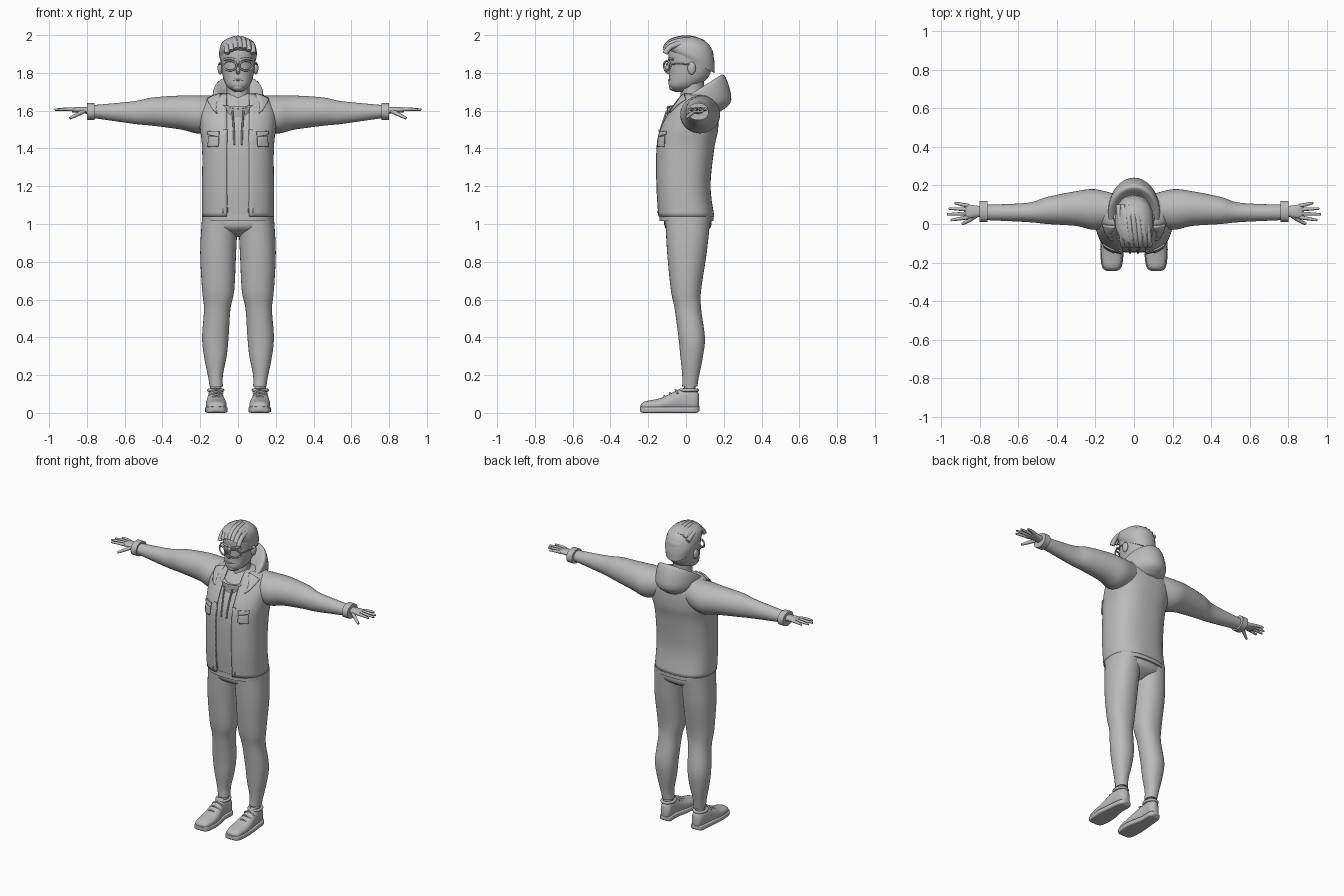
import bpy, bmesh, math
from mathutils import Vector

if "Cube" in bpy.data.objects:
    bpy.data.objects.remove(bpy.data.objects["Cube"])

grey = bpy.data.materials.new("plain grey")
grey.use_nodes = True
grey.diffuse_color = (.5, .5, .5, 1)
grey.node_tree.nodes["Principled BSDF"].inputs["Base Color"].default_value = grey.diffuse_color
SIDES = (("left", 1), ("right", -1))


def activate(ob):
    bpy.ops.object.select_all(action='DESELECT')
    ob.select_set(True)
    bpy.context.view_layer.objects.active = ob


def finish(name, bm):
    bmesh.ops.recalc_face_normals(bm, faces=bm.faces)
    mesh = bpy.data.meshes.new(name)
    bm.to_mesh(mesh)
    bm.free()
    ob = bpy.data.objects.new(name, mesh)
    bpy.context.collection.objects.link(ob)
    mesh.materials.append(grey)
    activate(ob)
    bpy.ops.object.shade_smooth_by_angle(angle=math.radians(50))
    return ob


def symmetric(rows):
    """Turn rows of (height, half width, front, back, tilt) into full sections."""
    return [(height, -half, half, *rest) for height, half, *rest in rows]


def refine(rows, steps):
    """Smooth spline through the section rows."""
    fine = []
    last = len(rows) - 1
    for i in range(last):
        group = (rows[max(i - 1, 0)], rows[i], rows[i + 1], rows[min(i + 2, last)])
        for k in range(steps):
            t = k / steps
            fine.append([b + t * (c - a + t * (2*a - 5*b + 4*c - d + t * (3*(b - c) + d - a))) / 2
                         for a, b, c, d in zip(*group)])
    return fine + [list(rows[last])]


def loft(name, rows, axis="z", power=2.2, sides=36, steps=5, mirror=1, gap=0):
    """Skin through superellipse sections, left open at the front if there is a gap."""
    bm = bmesh.new()
    rings = []
    for along, a_low, a_high, b_low, b_high, *tilt in refine(rows, steps):
        a_mid, a_rad = (a_low + a_high) / 2, (a_high - a_low) / 2
        b_mid, b_rad = (b_low + b_high) / 2, (b_high - b_low) / 2
        cut = math.asin((gap / a_rad) ** (power / 2)) if gap else 0
        ring = []
        for k in range(sides):
            turn = k / (sides - 1 if gap else sides)
            angle = cut - math.pi / 2 + turn * (math.tau - 2 * cut)
            c, s = math.cos(angle), math.sin(angle)
            a = a_mid + a_rad * math.copysign(abs(c) ** (2 / power), c)
            b = b_mid + b_rad * math.copysign(abs(s) ** (2 / power), s)
            h = along + (tilt[0] * (b - b_mid) if tilt else 0)
            x, y, z = {"z": (a, b, h), "x": (h, a, b), "y": (a, h, b)}[axis]
            ring.append(bm.verts.new((x * mirror, y, z)))
        rings.append(ring)
    for low, high in zip(rings, rings[1:]):
        for k in range(sides - 1 if gap else sides):
            j = (k + 1) % sides
            bm.faces.new((low[k], low[j], high[j], high[k]))
    if not gap:
        bm.faces.new(rings[0])
        bm.faces.new(rings[-1])
    return finish(name, bm)


def tube(name, points, radius, mirror=1, taper=None, closed=False):
    """Smooth round cord through control points."""
    curve = bpy.data.curves.new(name, 'CURVE')
    curve.dimensions = '3D'
    curve.bevel_depth, curve.bevel_resolution = radius, 2
    curve.use_fill_caps = True
    spline = curve.splines.new('NURBS')
    spline.points.add(len(points) - 1)
    for i, (x, y, z) in enumerate(points):
        spline.points[i].co = (x * mirror, y, z, 1)
        spline.points[i].radius = taper[i] if taper else 1
    spline.order_u, spline.resolution_u = 3, 5
    spline.use_endpoint_u, spline.use_cyclic_u = not closed, closed
    curve.materials.append(grey)
    ob = bpy.data.objects.new(name, curve)
    bpy.context.collection.objects.link(ob)
    activate(ob)
    bpy.ops.object.convert(target='MESH')
    bpy.ops.object.shade_smooth()


def ball(name, centre, size):
    bm = bmesh.new()
    bmesh.ops.create_uvsphere(bm, u_segments=20, v_segments=12, radius=1)
    bmesh.ops.scale(bm, vec=size, verts=bm.verts)
    bmesh.ops.translate(bm, vec=centre, verts=bm.verts)
    finish(name, bm)


def patch(name, corners, target, mirror, cells=8):
    """Thin cloth patch laid on the chest, following its slope."""
    p = [Vector((x * mirror, max(0, z - 1.5) * .7 - .14, z)) for x, z in corners]
    bm = bmesh.new()
    grid = [[bm.verts.new(p[0].lerp(p[1], i / cells).lerp(p[3].lerp(p[2], i / cells), j / cells))
             for i in range(cells + 1)] for j in range(cells + 1)]
    for low, high in zip(grid, grid[1:]):
        for i in range(cells):
            bm.faces.new((low[i], low[i + 1], high[i + 1], high[i]))
    ob = finish(name, bm)
    wrap = ob.modifiers.new("lay", 'SHRINKWRAP')
    wrap.target, wrap.wrap_mode, wrap.offset = target, 'ABOVE_SURFACE', .005
    thick = ob.modifiers.new("thick", 'SOLIDIFY')
    thick.thickness, thick.offset = .008, 0


# Torso: open jacket shell over a hooded top, with a hem band below
body = [(1.04, .19, -.15, .15), (1.2, .19, -.16, .13), (1.4, .19, -.16, .15), (1.5, .2, -.14, .17),
        (1.6, .2, -.09, .17), (1.67, .16, -.04, .15), (1.69, .1, -.02, .12)]
jacket = loft("jacket", symmetric(body), power=2.5, sides=64, gap=.06)
shell = jacket.modifiers.new("cloth", 'SOLIDIFY')
shell.thickness, shell.offset = .01, -1
inner = [(height, half - .014, front + .013, back - .014) for height, half, front, back in body]
loft("hooded_top", symmetric(inner), power=2.5, sides=48)
loft("hem_band", symmetric([(height, .188, -.14, .145) for height in (1.015, 1.05)]), power=2.5, sides=48)

# Hood lying on the shoulders
loft("hood", symmetric([(1.58, .1, -.1, .18, .1), (1.64, .13, -.1, .24, .1), (1.7, .13, -.1, .2, .6),
                        (1.68, .09, -.07, .15, .6), (1.62, .06, -.04, .1, .6)]), power=2, sides=48)
tube("neck", [(0, .03, 1.6), (0, .03, 1.7), (0, .04, 1.8)], .06)

# Head, face and hair
loft("head", symmetric([(1.7, .02, -.06, 0), (1.73, .06, -.09, .06), (1.78, .08, -.09, .12),
                        (1.85, .09, -.09, .14), (1.92, .09, -.09, .14), (1.97, .05, -.05, .08)]))
loft("hair_cap", symmetric([(1.86, .09, -.09, .15, -.5), (1.9, .1, -.1, .15, -.3), (1.95, .09, -.1, .13, -.1),
                            (1.98, .06, -.07, .08, 0), (1.99, .02, -.03, .04, 0)]))
for lock in range(-3, 4):
    arc = [math.pi * k / 6 for k in range(6)]
    tube(f"hair_lock_{lock + 4}", [(lock * .023 + .012 * math.cos(a), -.11 * math.cos(a),
                                    1.93 + .055 * math.sin(a) - .003 * lock * lock) for a in arc], .015)
tube("nose", [(0, -.085, 1.86), (0, -.1, 1.83), (0, -.11, 1.81), (0, -.08, 1.8)], .011)
tube("mouth", [(-.03, -.08, 1.765), (0, -.1, 1.76), (.03, -.08, 1.765)], .005)
ball("chin", (0, -.07, 1.725), (.03, .02, .02))
tube("glasses_bridge", [(-.012, -.1, 1.845), (0, -.11, 1.85), (.012, -.1, 1.845)], .004)

for word, side in SIDES:
    # Ears, brows and glasses
    ball(f"{word}_ear", (.095 * side, .03, 1.825), (.013, .022, .034))
    tube(f"{word}_brow", [(.015, -.09, 1.87), (.045, -.09, 1.88), (.075, -.07, 1.87)], .006, side)
    turns = [math.tau * k / 16 for k in range(16)]
    tube(f"{word}_glasses_rim", [(.043 + .036 * math.cos(a), -.1 + .018 * math.cos(a),
                                  1.838 + .026 * math.sin(a)) for a in turns], .005, side, closed=True)
    tube(f"{word}_glasses_temple", [(.08, -.08, 1.845), (.1, -.06, 1.85), (.1, .04, 1.845)], .004, side)

    # Jacket collar, chest pocket, front edge and drawstring
    patch(f"{word}_collar", [(.08, 1.56), (.09, 1.69), (.18, 1.68), (.13, 1.6)], jacket, side)
    patch(f"{word}_pocket", [(.1, 1.41), (.18, 1.41), (.18, 1.47), (.1, 1.46)], jacket, side)
    patch(f"{word}_pocket_flap", [(.1, 1.46), (.19, 1.48), (.19, 1.5), (.1, 1.49)], jacket, side)
    patch(f"{word}_front_placket", [(.06, 1.06), (.08, 1.06), (.08, 1.5), (.06, 1.5)], jacket, side)
    tube(f"{word}_drawstring", [(.03, -.1, 1.6), (.02, -.14, 1.5), (.02, -.15, 1.42)], .005, side)

    # Sleeve and cuff
    loft(f"{word}_sleeve", [(.08, 0, .15, 1.52, 1.68), (.2, -.03, .18, 1.48, 1.68), (.3, -.01, .17, 1.5, 1.68),
                            (.45, 0, .14, 1.52, 1.67), (.55, .01, .11, 1.53, 1.65),
                            (.76, .02, .1, 1.56, 1.63)], "x", power=2, mirror=side)
    loft(f"{word}_cuff", [(x, .01, .12, 1.55, 1.64) for x in (.76, .8)], "x", mirror=side)

    # Hand
    loft(f"{word}_palm", [(.78, .04, .09, 1.58, 1.62), (.85, .03, .1, 1.59, 1.62),
                          (.88, .03, .1, 1.59, 1.61)], "x", mirror=side)
    for i, (finger, reach) in enumerate((("index", .95), ("middle", .97), ("ring", .96), ("little", .93))):
        root, tip = .035 + .02 * i, .02 + .03 * i
        tube(f"{word}_{finger}_finger", [(.86, root, 1.605), (.9, (root + tip) / 2, 1.61),
                                         (reach, tip, 1.605)], .01, side, (1, 1, .6))
    tube(f"{word}_thumb", [(.81, .05, 1.6), (.85, .02, 1.58), (.89, 0, 1.56)], .012, side, (1, 1, .6))

    # Trouser leg and ankle
    loft(f"{word}_trouser_leg", [(1.04, 0, .19, -.11, .13), (.85, .01, .2, -.1, .11), (.65, .02, .19, -.08, .08),
                                 (.55, .04, .18, -.06, .08), (.4, .05, .19, -.04, .1), (.3, .06, .18, -.03, .09),
                                 (.2, .08, .16, -.02, .07), (.14, .08, .15, -.02, .06)], mirror=side)
    tube(f"{word}_ankle", [(.117, .02, z) for z in (.08, .12, .17)], .03, side)

    # Shoe, with a sole following its outline
    shoe = [(-.24, .1, .13, .02, .04), (-.22, .07, .16, .01, .06), (-.13, .06, .17, .01, .08),
            (-.02, .08, .16, .01, .13), (.05, .08, .15, .01, .12), (.07, .1, .13, .02, .1)]
    loft(f"{word}_shoe", shoe, "y", mirror=side)
    sole = [(y * 1.02, low - .005, high + .005, bottom - .01, .033) for y, low, high, bottom, top in shoe]
    loft(f"{word}_sole", sole, "y", power=5, mirror=side)
    tube(f"{word}_shoe_collar", [(.118 + .038 * math.cos(a), .015 + .046 * math.sin(a), .12)
                                 for a in turns], .009, side, closed=True)
    for lace in range(3):
        y, z = lace * .03 - .115, lace * .016 + .09
        tube(f"{word}_lace_{lace + 1}", [(.08, y + .01, z - .02), (.1, y, z), (.13, y, z),
                                         (.155, y + .01, z - .02)], .005, side)

# Seat of the trousers
loft("trouser_seat", symmetric([(.93, .05, -.03, .06), (.98, .18, -.11, .13), (1.05, .18, -.11, .13)]))
